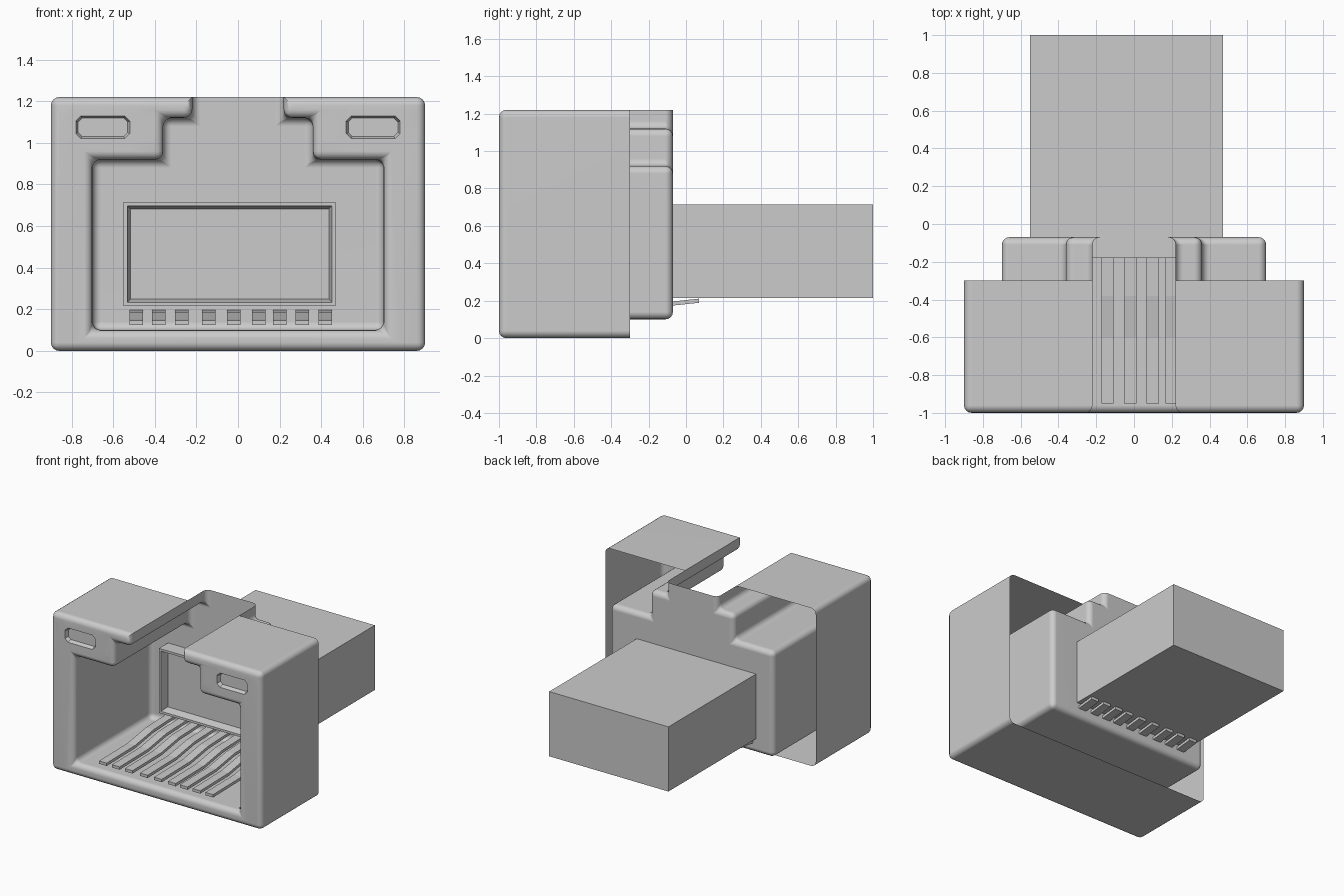
import bpy
import bmesh

cube = bpy.data.objects.get("Cube")
if cube:
    bpy.data.objects.remove(cube, do_unlink=True)

grey = bpy.data.materials.new("plain grey")
grey.use_nodes = True
COLOUR = (0.6, 0.6, 0.6, 1)
grey.diffuse_color = COLOUR
grey.node_tree.nodes["Principled BSDF"].inputs["Base Color"].default_value = COLOUR


def finish(bm, name, smooth=False):
    mesh = bpy.data.meshes.new(name)
    bm.to_mesh(mesh)
    bm.free()
    mesh.materials.append(grey)
    obj = bpy.data.objects.new(name, mesh)
    bpy.context.collection.objects.link(obj)
    if smooth:
        bpy.ops.object.select_all(action='DESELECT')
        obj.select_set(True)
        bpy.context.view_layer.objects.active = obj
        bpy.ops.object.shade_smooth_by_angle(angle=0.7)
        weighted = obj.modifiers.new("Weighted normals", 'WEIGHTED_NORMAL')
        weighted.keep_sharp = True
    return obj


# Housing: outer shell open at the back, and a stepped socket liner
FRONT, SHELL_BACK, LINER_BACK = -1.0, -0.3, -0.07
half_outer = [(0.9, 0), (0.9, 1.22), (0.22, 1.22)]
half_inner = [(0.22, 1.22), (0.22, 1.12), (0.36, 1.12), (0.36, 0.92), (0.7, 0.92), (0.7, 0.1)]


def mirrored(points):
    return [(-x, z) for x, z in reversed(points)]


outer = mirrored(half_outer) + half_outer
inner = half_inner + mirrored(half_inner)

bm = bmesh.new()


def ring(points, y):
    return [bm.verts.new((x, y, z)) for x, z in points]


outer_front, outer_back = ring(outer, FRONT), ring(outer, SHELL_BACK)
inner_front = [outer_front[-1]] + ring(inner[1:-1], FRONT) + [outer_front[0]]
inner_back = ring(inner, LINER_BACK)
bm.faces.new(outer_front + inner_front[1:-1])
bm.faces.new(inner_back)
for i in range(len(outer) - 1):
    bm.faces.new((outer_front[i], outer_back[i], outer_back[i + 1], outer_front[i + 1]))
last = len(inner) - 2
for i in range(last + 1):
    loop = [inner_front[i], inner_back[i], inner_back[i + 1], inner_front[i + 1]]
    if i == 0:
        loop.insert(1, outer_back[-1])
    if i == last:
        loop.insert(3, outer_back[0])
    bm.faces.new(loop)
bmesh.ops.recalc_face_normals(bm, faces=bm.faces[:])


def slot_edge(edge):
    return all(abs(abs(v.co.x) - 0.22) < 0.001 and v.co.z > 1.2 for v in edge.verts)


rounded = [e for e in bm.edges if len(e.link_faces) == 2 and not slot_edge(e)]
bmesh.ops.bevel(bm, geom=rounded, offset=0.04, offset_type='OFFSET', segments=4,
                profile=0.5, affect='EDGES', clamp_overlap=True)


# Indicator light recesses in the front face
def front_faces():
    return [f for f in bm.faces if all(abs(v.co.y - FRONT) < 0.0005 for v in f.verts)]


cuts = [((x, 0, 0), (1, 0, 0)) for x in (-0.78, -0.52, 0.52, 0.78)]
cuts += [((0, 0, z), (0, 0, 1)) for z in (1.02, 1.13)]
for point, normal in cuts:
    faces = front_faces()
    edges = {e for f in faces for e in f.edges}
    verts = {v for f in faces for v in f.verts}
    bmesh.ops.bisect_plane(bm, geom=faces + list(edges) + list(verts), dist=0.0001,
                           plane_co=point, plane_no=normal)


def light_faces():
    found = []
    for f in front_faces():
        c = f.calc_center_median()
        if 0.53 < abs(c.x) < 0.77 and 1.03 < c.z < 1.12:
            found.append(f)
    return found


corners = {v for f in light_faces() for v in f.verts}
bmesh.ops.bevel(bm, geom=list(corners), offset=0.025, segments=1, affect='VERTICES')
lights = light_faces()
for f in lights:
    if f.normal.y > 0:
        f.normal_flip()
bmesh.ops.inset_individual(bm, faces=lights, thickness=0.012, depth=-0.03)
finish(bm, "housing", smooth=True)


# Plug block behind the socket, with a recessed frame on its front
bm = bmesh.new()
bmesh.ops.create_cube(bm, size=1)
for v in bm.verts:
    v.co = (v.co.x * 1.02 - 0.04, v.co.y * 1.18 + 0.41, v.co.z * 0.5 + 0.465)
bm.normal_update()
face = min(bm.faces, key=lambda f: f.calc_center_median().y)
bmesh.ops.inset_individual(bm, faces=[face], thickness=0.025, depth=0)
bmesh.ops.inset_individual(bm, faces=[face], thickness=0.022, depth=-0.06)
finish(bm, "plug_block")


# Contact pins: bent strips along the socket floor and out of the back
path = [(-0.95, 0.135), (-0.6, 0.14), (-0.38, 0.175), (-0.07, 0.185), (0.07, 0.2)]
WIDTH, THICK = 0.065, 0.022
for n, x in enumerate((-0.49, -0.38, -0.27, -0.14, -0.02, 0.1, 0.2, 0.31, 0.42)):
    bm = bmesh.new()
    side = [(y, z + THICK / 2) for y, z in path]
    side += [(y, z - THICK / 2) for y, z in reversed(path)]
    face = bm.faces.new([bm.verts.new((x - WIDTH / 2, y, z)) for y, z in side])
    result = bmesh.ops.extrude_face_region(bm, geom=[face])
    moved = [g for g in result["geom"] if isinstance(g, bmesh.types.BMVert)]
    bmesh.ops.translate(bm, verts=moved, vec=(WIDTH, 0, 0))
    bmesh.ops.recalc_face_normals(bm, faces=bm.faces[:])
    finish(bm, f"contact_pin_{n + 1}")
